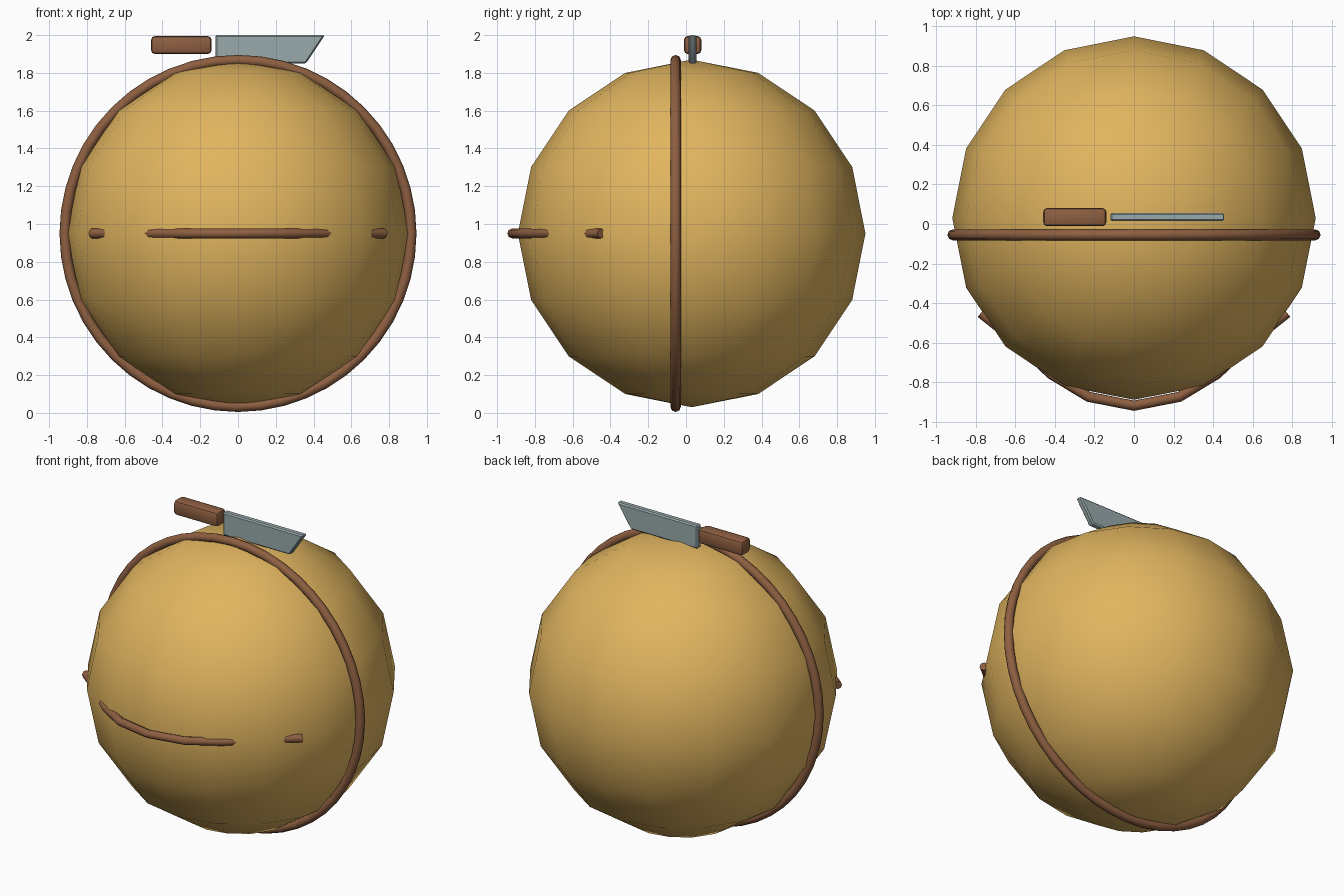
import bpy, bmesh, math

if "Cube" in bpy.data.objects:
    bpy.data.objects.remove(bpy.data.objects["Cube"])


def material(name, rgb):
    m = bpy.data.materials.new(name)
    m.diffuse_color = (*rgb, 1)
    m.use_nodes = True
    m.node_tree.nodes["Principled BSDF"].inputs["Base Color"].default_value = m.diffuse_color
    return m


GOLD = material("golden yellow", (0.75, 0.46, 0.115))
BROWN = material("brown", (0.27, 0.115, 0.053))
STEEL = material("steel grey", (0.32, 0.40, 0.41))


def finish(name, mat, angle=60):
    ob = bpy.context.object
    ob.name = name
    ob.data.materials.append(mat)
    bpy.ops.object.shade_smooth_by_angle(angle=math.radians(angle))
    return ob


def slab(name, profile, y, depth, bevel, segments, mat):
    """Extrude an XZ outline along y and round its edges."""
    bm = bmesh.new()
    face = bm.faces.new([bm.verts.new((x, y - depth / 2, z)) for x, z in profile])
    ext = bmesh.ops.extrude_face_region(bm, geom=[face])
    verts = [g for g in ext["geom"] if isinstance(g, bmesh.types.BMVert)]
    bmesh.ops.translate(bm, verts=verts, vec=(0, depth, 0))
    bmesh.ops.recalc_face_normals(bm, faces=bm.faces)
    bmesh.ops.bevel(bm, geom=bm.edges[:], offset=bevel, segments=segments,
                    profile=0.5, affect='EDGES')
    me = bpy.data.meshes.new(name)
    bm.to_mesh(me)
    bm.free()
    ob = bpy.data.objects.new(name, me)
    bpy.context.collection.objects.link(ob)
    bpy.ops.object.select_all(action='DESELECT')
    bpy.context.view_layer.objects.active = ob
    ob.select_set(True)
    finish(name, mat, 30)


# Round low-poly body
bpy.ops.mesh.primitive_uv_sphere_add(segments=16, ring_count=8, radius=0.92,
                                     location=(0, 0.03, 0.95))
finish("body", GOLD)

# Upright hoop around the body
bpy.ops.mesh.primitive_torus_add(major_segments=48, minor_segments=8,
                                 major_radius=0.917, minor_radius=0.028,
                                 location=(0, -0.055, 0.95),
                                 rotation=(math.pi / 2, 0, 0))
finish("hoop", BROWN)

# Curved band across the front, dipping into the body on each side
half = [(0.23, -0.875), (0.42, -0.76), (0.6, -0.59), (0.775, -0.45)]
path = [(-x, y) for x, y in reversed(half)] + [(0, -0.92)] + half
curve = bpy.data.curves.new("front_band", 'CURVE')
curve.dimensions = '3D'
curve.bevel_depth = 0.026
curve.bevel_resolution = 2
curve.use_fill_caps = True
spline = curve.splines.new('POLY')
spline.points.add(len(path) - 1)
for p, (x, y) in zip(spline.points, path):
    p.co = (x, y, 0.95, 1)
band = bpy.data.objects.new("front_band", curve)
bpy.context.collection.objects.link(band)
bpy.ops.object.select_all(action='DESELECT')
bpy.context.view_layer.objects.active = band
band.select_set(True)
bpy.ops.object.convert(target='MESH')
finish("front_band", BROWN)

# Knife resting in the top of the body
slab("blade", [(-0.12, 1.85), (0.36, 1.85), (0.46, 2.0), (-0.12, 2.0)],
     0.035, 0.042, 0.008, 1, STEEL)
slab("handle", [(-0.46, 1.9), (-0.14, 1.9), (-0.14, 1.995), (-0.46, 1.995)],
     0.035, 0.092, 0.02, 2, BROWN)
